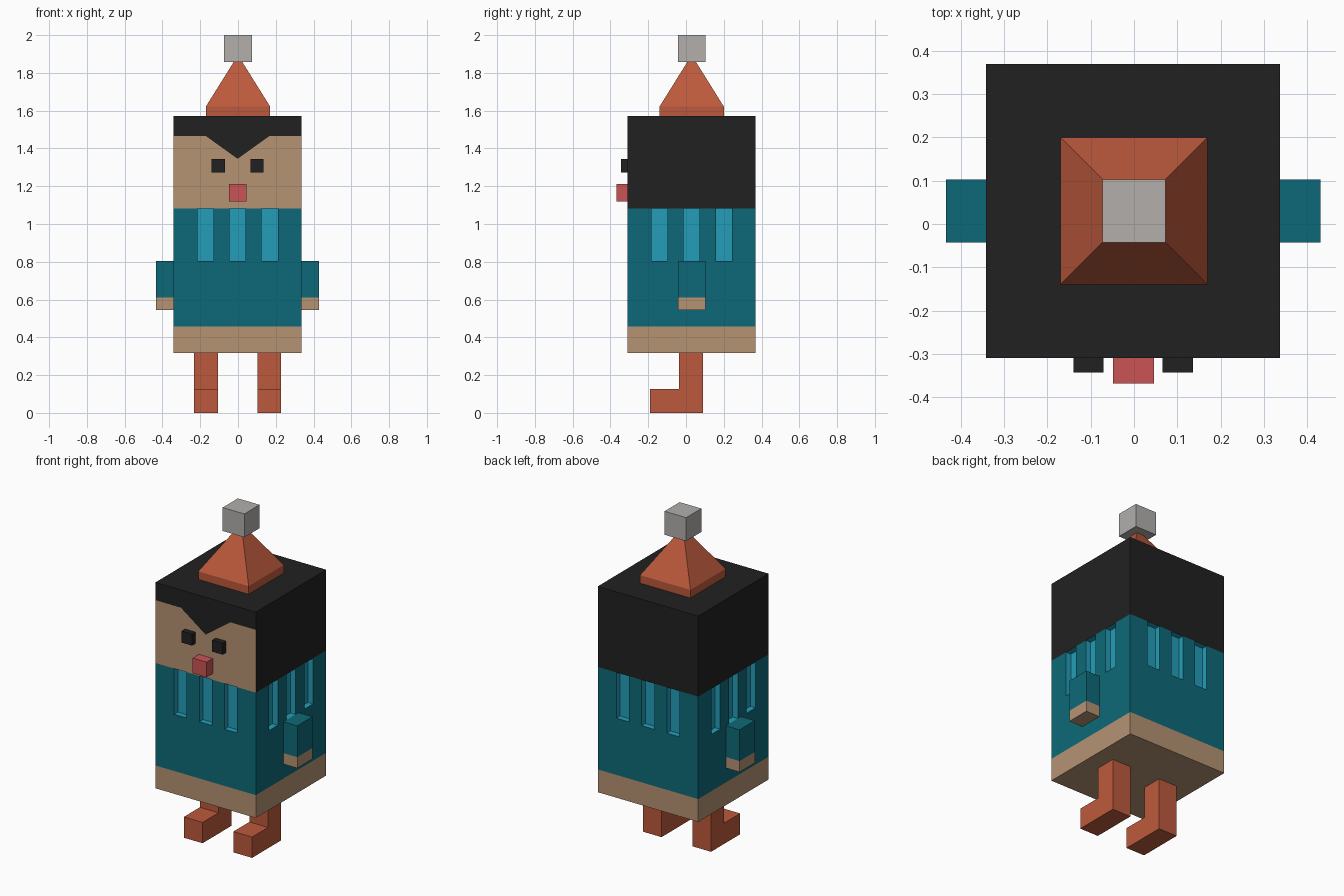
import bpy, bmesh, math
from mathutils import Vector

cube = bpy.data.objects.get("Cube")
if cube:
    bpy.data.objects.remove(cube, do_unlink=True)


# Flat colours, given as sRGB bytes and stored as linear values
def make_material(name, *rgb):
    linear = [((c / 255 + 0.055) / 1.055) ** 2.4 if c > 10 else c / 255 / 12.92 for c in rgb]
    mat = bpy.data.materials.new(name)
    mat.use_nodes = True
    mat.diffuse_color = (*linear, 1)
    mat.node_tree.nodes["Principled BSDF"].inputs["Base Color"].default_value = (*linear, 1)
    return mat


skin = make_material("skin tan", 181, 147, 115)
teal = make_material("shirt teal", 13, 105, 120)
blue = make_material("slot light blue", 35, 158, 184)
black = make_material("hair black", 33, 33, 33)
orange = make_material("orange", 188, 90, 60)
grey = make_material("pompom grey", 178, 175, 172)
pink = make_material("nose pink red", 203, 84, 84)

CX, CY, HALF = -0.002, 0.03, 0.339   # shared body axis and half width
HIP, WAIST, SLOT, NECK, BROW, CROWN = 0.318, 0.457, 0.803, 1.082, 1.465, 1.573


def box_mesh(x, y, z):
    """Box from (low, high) pairs."""
    bm = bmesh.new()
    bmesh.ops.create_cube(bm, size=1)
    for v in bm.verts:
        v.co = [(lo + hi) / 2 + c * (hi - lo) for c, (lo, hi) in zip(v.co, (x, y, z))]
    return bm


def cut(bm, point, normal, test=lambda c: True):
    """Slice the faces whose centre passes the test."""
    faces = [f for f in bm.faces if test(f.calc_center_median())]
    geom = set(faces)
    for f in faces:
        geom.update(f.edges, f.verts)
    bmesh.ops.bisect_plane(bm, geom=list(geom), plane_co=point, plane_no=normal, dist=1e-5)


def drop_caps(bm, direction):
    caps = [f for f in bm.faces if f.normal.z * direction > 0.9]
    bmesh.ops.delete(bm, geom=caps, context='FACES')


def finish(bm, name, *mats):
    mesh = bpy.data.meshes.new(name)
    bm.to_mesh(mesh)
    bm.free()
    for mat in mats:
        mesh.materials.append(mat)
    obj = bpy.data.objects.new(name, mesh)
    bpy.context.collection.objects.link(obj)
    return obj


body_x, body_y = (CX - HALF, CX + HALF), (CY - HALF, CY + HALF)

# Torso with three recessed slots on each side
bm = box_mesh(body_x, body_y, (HIP, NECK))
drop_caps(bm, 1)
for z in (WAIST, SLOT):
    cut(bm, (0, 0, z), (0, 0, 1))
in_band = lambda c: c.z > SLOT
slots = (-0.17, 0, 0.17)
for s in slots:
    for edge in (s - 0.0425, s + 0.0425):
        cut(bm, (CX + edge, 0, 0), (1, 0, 0), in_band)
        cut(bm, (0, CY + edge, 0), (0, 1, 0), in_band)
bm.normal_update()
openings = []
for f in bm.faces:
    c = f.calc_center_median()
    along = c.y - CY if abs(f.normal.x) > 0.5 else c.x - CX
    if in_band(c) and any(abs(along - s) < 0.03 for s in slots):
        openings.append(f)
for f in bmesh.ops.extrude_discrete_faces(bm, faces=openings)["faces"]:
    f.normal_update()
    bmesh.ops.translate(bm, verts=f.verts, vec=f.normal * -0.035)
for f in bm.faces:
    c = f.calc_center_median()
    inside = max(abs(c.x - CX), abs(c.y - CY)) < HALF - 0.005
    f.material_index = 0 if c.z < WAIST else 2 if inside else 1
finish(bm, "torso", skin, teal, blue)

# Head with a tan face and a pointed hairline on the front
bm = box_mesh(body_x, body_y, (NECK, CROWN))
drop_caps(bm, -1)
on_front = lambda c: c.y < body_y[0] + 0.001
cut(bm, (0, 0, BROW), (0, 0, 1), on_front)
peak, slope = 1.345, 0.12 / 0.167
for side in (-1, 1):
    cut(bm, (CX, 0, peak), (side * slope, 0, -1), lambda c: on_front(c) and c.z < BROW)
for f in bm.faces:
    c = f.calc_center_median()
    hair = not on_front(c) or c.z > min(BROW, peak + slope * abs(c.x - CX))
    f.material_index = 0 if hair else 1
finish(bm, "head", black, skin)

# Eyes, arms with hands, and legs with feet
for side, word in ((1, "left"), (-1, "right")):
    def span(lo, hi):
        return tuple(sorted((CX + side * lo, CX + side * hi)))

    finish(box_mesh(span(0.068, 0.138), (-0.343, body_y[0]), (1.273, 1.343)), word + "_eye", black)

    bm = box_mesh(span(HALF, 0.432), (-0.043, 0.103), (0.545, SLOT))
    cut(bm, (0, 0, 0.612), (0, 0, 1))
    for f in bm.faces:
        f.material_index = int(f.calc_center_median().z < 0.612)
    finish(bm, word + "_arm", teal, skin)

    # The foot is extruded forward from the lower part of the leg
    bm = box_mesh(span(0.104, 0.23), (-0.037, 0.09), (0, HIP))
    cut(bm, (0, 0, 0.127), (0, 0, 1))
    bm.normal_update()
    ankle = [f for f in bm.faces if f.normal.y < -0.9 and f.calc_center_median().z < 0.127]
    toe = bmesh.ops.extrude_discrete_faces(bm, faces=ankle)["faces"][0]
    bmesh.ops.translate(bm, verts=toe.verts, vec=Vector((0, -0.153, 0)))
    finish(bm, word + "_leg", orange)

# Nose
finish(box_mesh((-0.048, 0.046), (-0.368, body_y[0]), (1.12, 1.213)), "nose", pink)

# Hat: square brim, tapered to a narrow tip under the pompom
brim, tip_z = 1.622, 1.87
bm = box_mesh((-0.17, 0.17), (CY - 0.17, CY + 0.17), (CROWN, brim))
top = [f for f in bm.faces if f.calc_center_median().z > brim - 0.001]
tip = bmesh.ops.extrude_discrete_faces(bm, faces=top)["faces"][0]
for v in tip.verts:
    v.co = (v.co.x * 0.09, CY + (v.co.y - CY) * 0.09, tip_z)
finish(bm, "hat", orange)
finish(box_mesh((-0.073, 0.073), (CY - 0.073, CY + 0.073), (1.857, 2)), "pompom", grey)
